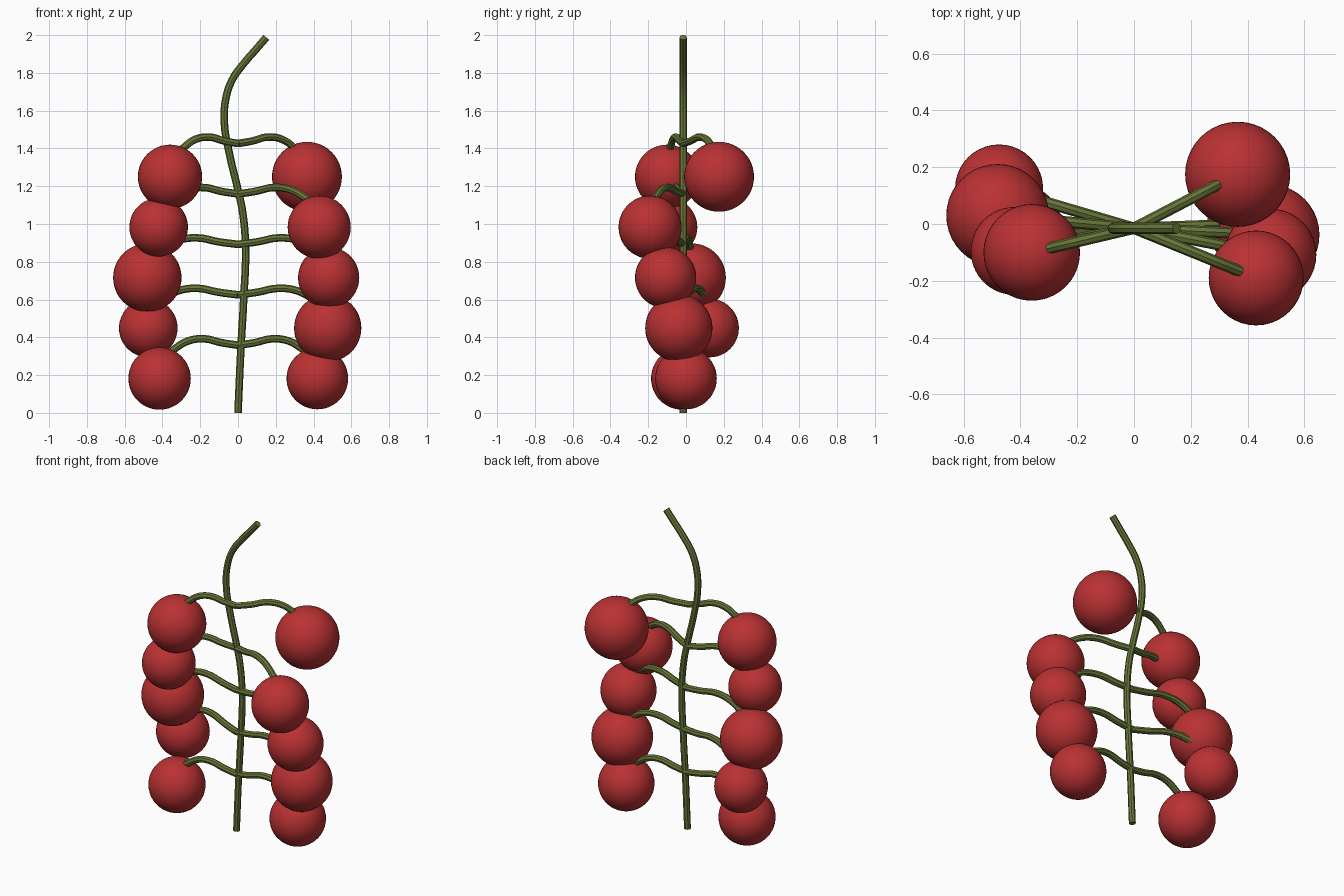
import bpy
from mathutils import Vector

if "Cube" in bpy.data.objects:
    bpy.data.objects.remove(bpy.data.objects["Cube"])


def material(name, rgb):
    m = bpy.data.materials.new(name)
    m.diffuse_color = (*rgb, 1)
    m.use_nodes = True
    m.node_tree.nodes["Principled BSDF"].inputs["Base Color"].default_value = m.diffuse_color
    return m


RED = material("berry red", (0.49, 0.031, 0.033))
GREEN = material("stem green", (0.135, 0.18, 0.04))
AXIS_Y = -0.015  # depth of the main stem


def tube(name, points, radius):
    """Round capped tube following a smooth path, turned into a mesh."""
    cu = bpy.data.curves.new(name, 'CURVE')
    cu.dimensions = '3D'
    cu.bevel_depth = radius
    cu.bevel_resolution = 2
    cu.resolution_u = 5
    cu.use_fill_caps = True
    sp = cu.splines.new('BEZIER')
    sp.bezier_points.add(len(points) - 1)
    for bp, p in zip(sp.bezier_points, points):
        bp.co = p
        bp.handle_left_type = bp.handle_right_type = 'AUTO'
    ob = bpy.data.objects.new(name, cu)
    bpy.context.collection.objects.link(ob)
    ob.data.materials.append(GREEN)
    bpy.ops.object.select_all(action='DESELECT')
    ob.select_set(True)
    bpy.context.view_layer.objects.active = ob
    bpy.ops.object.convert(target='MESH')
    bpy.ops.object.shade_smooth_by_angle()


def berry(name, centre, radius):
    bpy.ops.mesh.primitive_uv_sphere_add(segments=40, ring_count=24,
                                         radius=radius, location=centre)
    ob = bpy.context.object
    ob.name = name
    ob.data.materials.append(RED)
    bpy.ops.object.shade_smooth_by_angle()


# Main stem, swaying in x only
stem = [(0, 0), (0.015, 0.335), (0.03, 0.6), (0.04, 0.87), (0.025, 1.06),
        (0, 1.18), (-0.045, 1.37), (-0.072, 1.53), (-0.065, 1.66),
        (-0.03, 1.765), (0.035, 1.855), (0.1, 1.93), (0.15, 1.988)]
tube("main_stem", [(x, AXIS_Y, z) for x, z in stem], 0.02)

# Berries from top to bottom: x, y, radius
left = [(-0.36, -0.10, 0.17), (-0.42, -0.095, 0.155), (-0.48, 0.03, 0.181),
        (-0.475, 0.125, 0.155), (-0.415, -0.02, 0.165)]
right = [(0.365, 0.175, 0.185), (0.43, -0.19, 0.167), (0.48, -0.108, 0.162),
         (0.475, -0.038, 0.178), (0.42, 0.0, 0.163)]

# Side stalks arch outwards and end just inside the crown of each berry
arch = [(0, 0), (0.25, 0.014), (0.5, 0.034), (0.75, 0.022), (1, -0.032)]
for side, berries in (("left", left), ("right", right)):
    for i, (x, y, r) in enumerate(berries):
        z = 1.25 - 0.267 * i
        berry(f"{side}_berry_{i + 1}", (x, y, z), r)
        reach = Vector((x, y - AXIS_Y))
        reach *= 1 - 0.06 / reach.length
        joint = z + 0.176
        tube(f"{side}_stalk_{i + 1}",
             [(reach.x * t, AXIS_Y + reach.y * t, joint + h) for t, h in arch],
             0.02)
